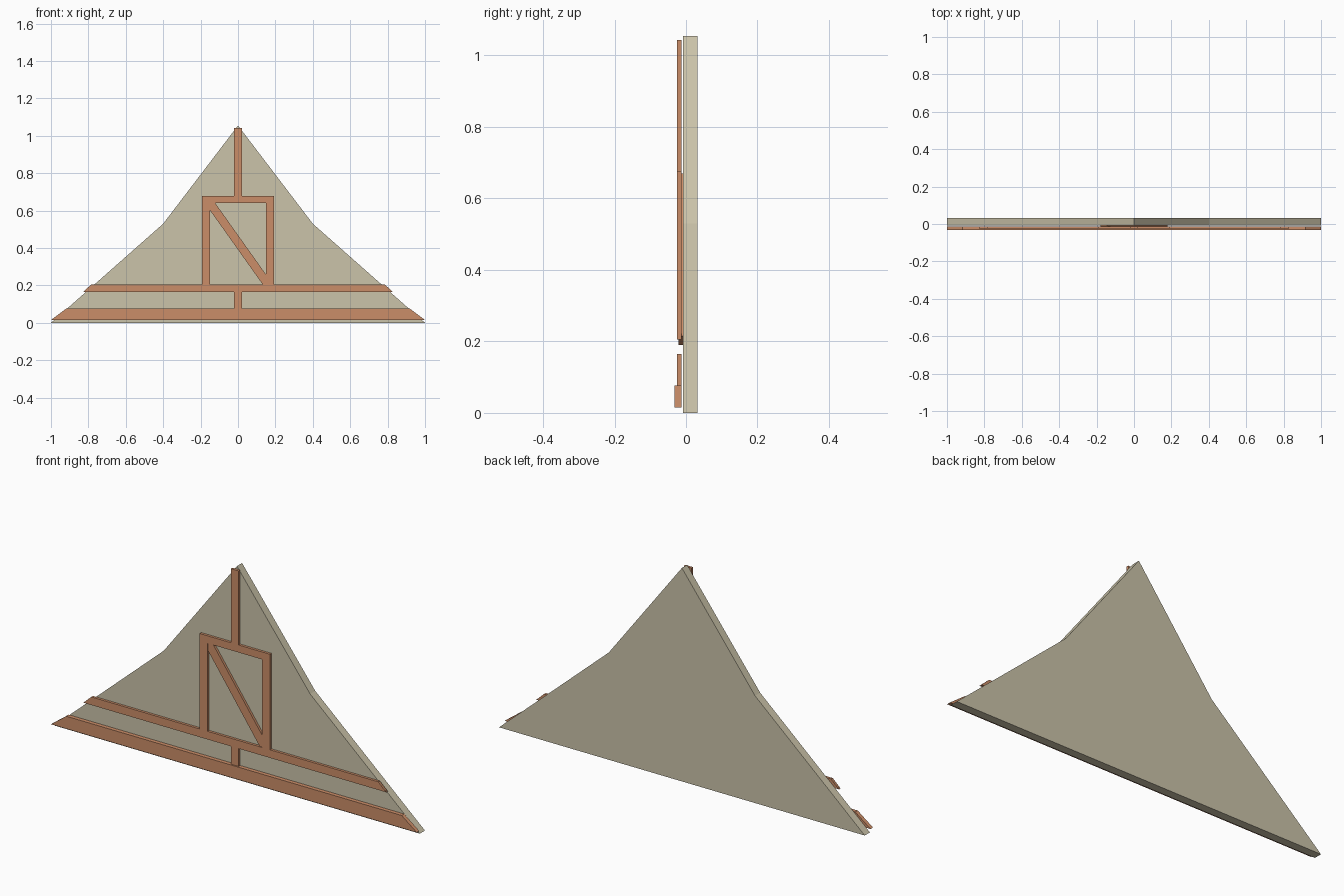
import bpy, bmesh, math

if "Cube" in bpy.data.objects:
    bpy.data.objects.remove(bpy.data.objects["Cube"])


def material(name, rgb):
    m = bpy.data.materials.new(name)
    m.diffuse_color = (*rgb, 1)
    m.use_nodes = True
    m.node_tree.nodes["Principled BSDF"].inputs["Base Color"].default_value = m.diffuse_color
    return m


PLASTER = material("plaster", (0.60, 0.55, 0.40))
TIMBER = material("timber", (0.60, 0.27, 0.14))


def slab(name, outline, y0, y1, mat, open_sides=()):
    """Extrude an (x, z) outline from y0 to y1; open_sides lists edges left open."""
    bm = bmesh.new()
    front = [bm.verts.new((x, y0, z)) for x, z in outline]
    back = [bm.verts.new((x, y1, z)) for x, z in outline]
    n = len(outline)
    bm.faces.new(front)
    bm.faces.new(back[::-1])
    for i in range(n):
        if i not in open_sides:
            j = (i + 1) % n
            bm.faces.new((front[j], front[i], back[i], back[j]))
    me = bpy.data.meshes.new(name)
    bm.to_mesh(me)
    bm.free()
    me.materials.append(mat)
    ob = bpy.data.objects.new(name, me)
    bpy.context.collection.objects.link(ob)
    return ob


def rect(x0, x1, z0, z1):
    return [(x0, z0), (x1, z0), (x1, z1), (x0, z1)]


def trapezoid(bottom, top, z0, z1):
    return [(-bottom, z0), (bottom, z0), (top, z1), (-top, z1)]


# gable wall panel with a kinked roof line
slab("gable_panel", [(-1, 0), (1, 0), (0.4, 0.53), (0, 1.055), (-0.4, 0.53)],
     -0.008, 0.032, PLASTER)

# horizontal beams with slanted ends (the upper one is open-ended)
slab("base_beam", trapezoid(1.0, 0.917, 0.015, 0.077), -0.032, -0.0125, TIMBER)
slab("collar_beam", trapezoid(0.828, 0.785, 0.165, 0.205), -0.025, -0.0125,
     TIMBER, open_sides=(1, 3))

# centre posts and window frame
Y = (-0.025, -0.0125)
slab("lower_post", rect(-0.021, 0.021, 0.077, 0.165), *Y, TIMBER)
slab("king_post", rect(-0.021, 0.021, 0.677, 1.043), *Y, TIMBER)
slab("frame_top", rect(-0.192, 0.192, 0.64, 0.677), *Y, TIMBER)
for side, x in (("left", -0.171), ("right", 0.171)):
    slab(f"frame_post_{side}", rect(x - 0.021, x + 0.021, 0.205, 0.64), *Y, TIMBER)

# diagonal brace, set slightly behind the frame
brace = slab("diagonal_brace", rect(-0.279, 0.279, -0.0225, 0.0225),
             -0.0205, -0.0085, TIMBER)
brace.rotation_euler.y = math.radians(54.6)
brace.location.z = 0.43
